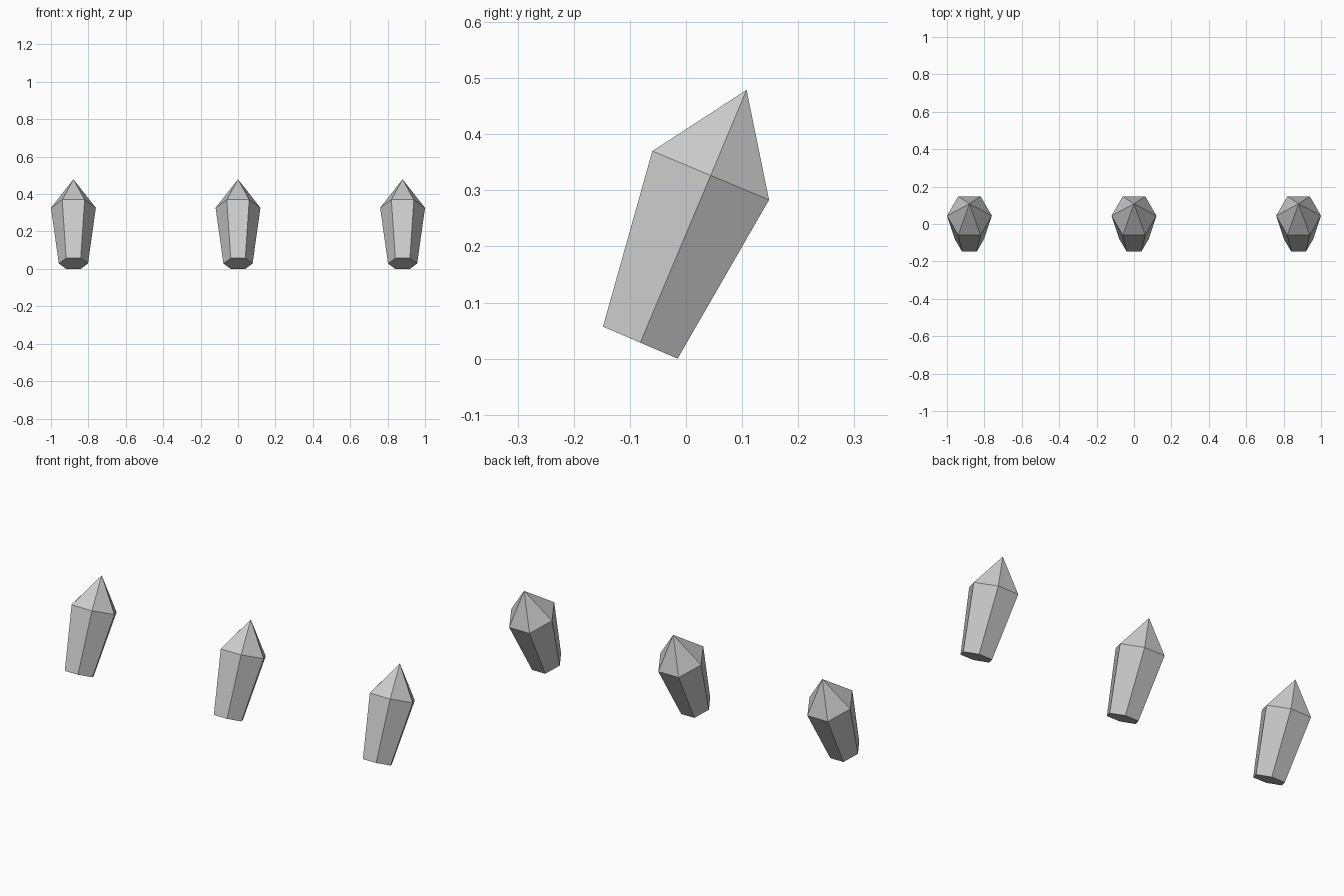
import bpy
import bmesh
from math import cos, sin, pi
from mathutils import Vector

if "Cube" in bpy.data.objects:
    bpy.data.objects.remove(bpy.data.objects["Cube"])


def hex_ring(bm, front, back, radius):
    """Six-sided ring in a tilted plane, corners on +-x, flats at front and back (y, z)."""
    f, b = Vector((0, *front)), Vector((0, *back))
    mid, half = (f + b) / 2, (b - f) / 2
    ring = []
    for i in range(6):
        a = i * pi / 3
        across = sin(a) / sin(pi / 3)
        ring.append(bm.verts.new(mid + half * across + Vector((radius * cos(a), 0, 0))))
    return ring


def crystal(name, x):
    bm = bmesh.new()
    base = hex_ring(bm, (-0.148, 0.057), (-0.015, 0.0), 0.078)
    shoulder = hex_ring(bm, (-0.06, 0.37), (0.148, 0.283), 0.12)
    tip = bm.verts.new((0, 0.108, 0.479))
    # base cap, tapering shaft, pointed top
    bm.faces.new(base[::-1])
    for i in range(6):
        j = (i + 1) % 6
        bm.faces.new((base[i], base[j], shoulder[j], shoulder[i]))
        bm.faces.new((shoulder[i], shoulder[j], tip))
    bmesh.ops.recalc_face_normals(bm, faces=bm.faces)
    mesh = bpy.data.meshes.new(name)
    bm.to_mesh(mesh)
    bm.free()
    obj = bpy.data.objects.new(name, mesh)
    obj.location.x = x
    bpy.context.collection.objects.link(obj)


# three identical leaning crystal spikes in a row
for name, x in (("left_spike", -0.88), ("middle_spike", 0), ("right_spike", 0.88)):
    crystal(name, x)
